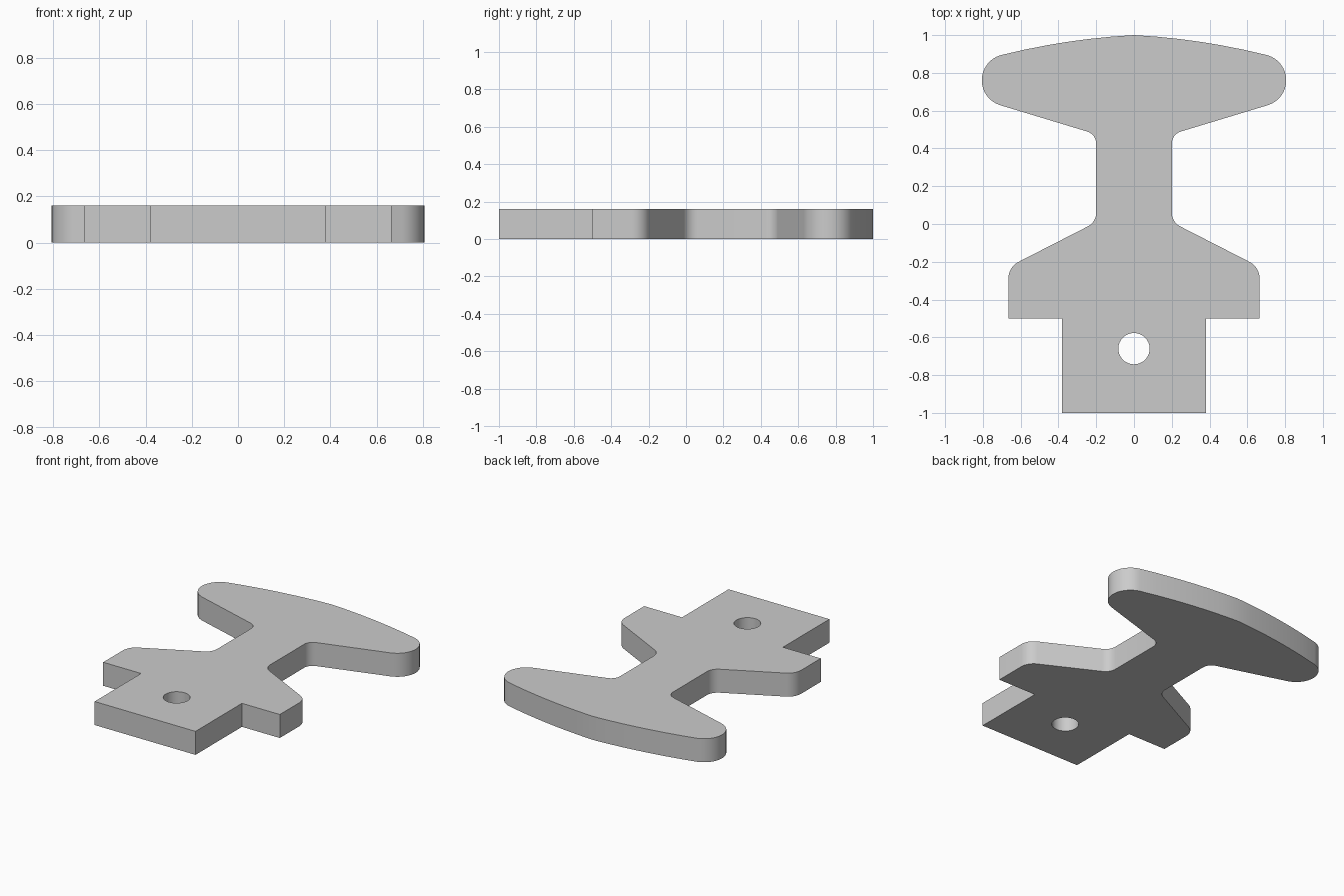
import bpy, bmesh, math
from mathutils import Vector

if "Cube" in bpy.data.objects:
    bpy.data.objects.remove(bpy.data.objects["Cube"])

THICK = 0.16


def fillet(prev, corner, nxt, tangent, n=8):
    """Circular fillet at a corner, starting `tangent` away from it."""
    p, c, q = Vector(prev), Vector(corner), Vector(nxt)
    d1, d2 = (p - c).normalized(), (q - c).normalized()
    half = d1.angle(d2) / 2
    centre = c + (d1 + d2).normalized() * tangent / math.cos(half)
    a, b = c + d1 * tangent - centre, c + d2 * tangent - centre
    total = a.angle(b)
    return [tuple(centre + (a * math.sin(total * (1 - i / n)) + b * math.sin(total * i / n))
                  / math.sin(total)) for i in range(n + 1)]


# Right half of the outline, from the tab up to the crown
shoulder, neck_low, neck_high, tip = (0.665, -0.228), (0.2, 0.01), (0.2, 0.475), (0.71, 0.63)
right = [(0.38, -1), (0.38, -0.5), (0.665, -0.5)]
right += fillet((0.665, -0.5), shoulder, neck_low, 0.06)
right += fillet(shoulder, neck_low, neck_high, 0.05)
right += fillet(neck_low, neck_high, tip, 0.05)

# Rounded handle end
for i in range(17):
    a = math.radians(-73 + 148 * i / 16)
    right.append((0.668 + 0.138 * math.cos(a), 0.761 + 0.138 * math.sin(a)))

# Curved crown with a faint peak in the middle
x0, y0 = right[-1]
for i in range(1, 6):
    x = x0 * (1 - i / 6)
    t = x / x0
    right.append((x, 1 - (1 - y0) * (0.35 * t + 0.65 * t * t)))
outline = right + [(0, 1)] + [(-x, y) for x, y in reversed(right)]

# Flat plate
bm = bmesh.new()
face = bm.faces.new([bm.verts.new((x, y, 0)) for x, y in outline])
ext = bmesh.ops.extrude_face_region(bm, geom=[face], use_keep_orig=True)
bmesh.ops.translate(bm, vec=(0, 0, THICK),
                    verts=[g for g in ext["geom"] if isinstance(g, bmesh.types.BMVert)])
bmesh.ops.recalc_face_normals(bm, faces=bm.faces)
mesh = bpy.data.meshes.new("handle_plate")
bm.to_mesh(mesh)
bm.free()
plate = bpy.data.objects.new("handle_plate", mesh)
bpy.context.collection.objects.link(plate)

# Mounting hole
bpy.ops.mesh.primitive_cylinder_add(vertices=32, radius=0.083, depth=0.5,
                                    location=(0, -0.66, THICK / 2))
cutter = bpy.context.object
cutter.name = "hole_cutter"
mod = plate.modifiers.new("mounting_hole", "BOOLEAN")
mod.operation = "DIFFERENCE"
mod.solver = "EXACT"
mod.object = cutter

bpy.ops.object.select_all(action="DESELECT")
plate.select_set(True)
bpy.context.view_layer.objects.active = plate
bpy.ops.object.modifier_apply(modifier=mod.name)
bpy.data.objects.remove(cutter, do_unlink=True)
bpy.ops.object.shade_smooth_by_angle(angle=math.radians(25))
